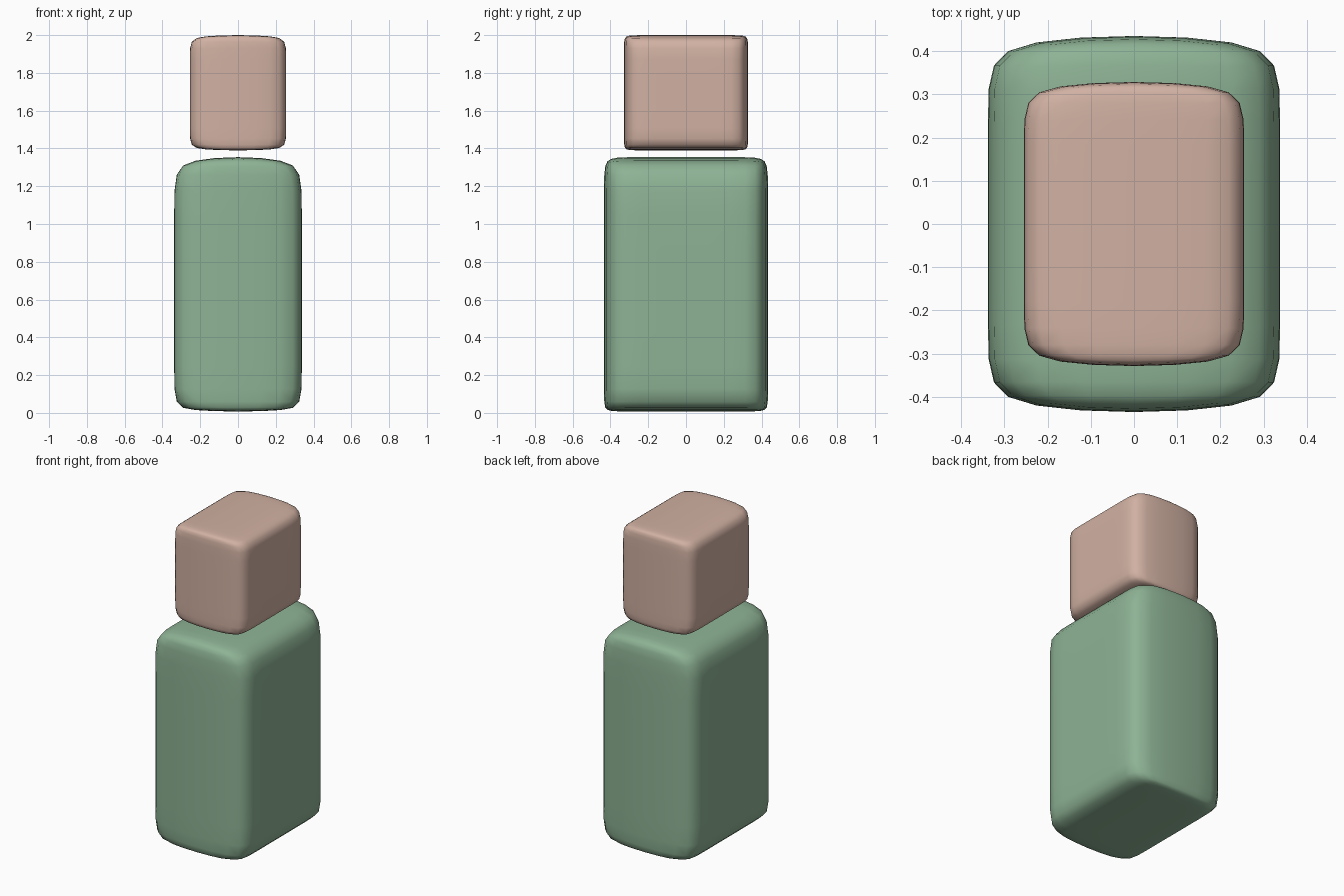
import bpy
import bmesh
from mathutils import Matrix, Vector

if "Cube" in bpy.data.objects:
    bpy.data.objects.remove(bpy.data.objects["Cube"])


def material(name, rgb):
    m = bpy.data.materials.new(name)
    m.diffuse_color = (*rgb, 1.0)
    m.use_nodes = True
    m.node_tree.nodes["Principled BSDF"].inputs["Base Color"].default_value = m.diffuse_color
    return m


def soft_block(name, x, y, y_loop, z0, z0_loop, z1_loop, z1, mat):
    """Box cage with holding loops across y and z, rounded by subdivision."""
    bm = bmesh.new()
    bmesh.ops.create_cube(bm, size=1, matrix=Matrix.Translation((0, 0, (z0 + z1) / 2))
                          @ Matrix.Diagonal((2 * x, 2 * y, z1 - z0, 1)))
    cuts = [((0, -y_loop, 0), (0, 1, 0)), ((0, y_loop, 0), (0, 1, 0)),
            ((0, 0, z0_loop), (0, 0, 1)), ((0, 0, z1_loop), (0, 0, 1))]
    for co, no in cuts:
        geom = bm.verts[:] + bm.edges[:] + bm.faces[:]
        bmesh.ops.bisect_plane(bm, geom=geom, plane_co=Vector(co), plane_no=Vector(no))
    for f in bm.faces:
        f.smooth = True
    me = bpy.data.meshes.new(name)
    bm.to_mesh(me)
    bm.free()
    me.materials.append(mat)
    ob = bpy.data.objects.new(name, me)
    bpy.context.collection.objects.link(ob)
    sub = ob.modifiers.new("Rounding", 'SUBSURF')
    sub.levels = sub.render_levels = 2
    return ob


green = material("soft green", (0.27, 0.45, 0.30))
pink = material("dusty pink", (0.64, 0.44, 0.365))

# Bottle body: tighter loop at the base, looser at the shoulder
soft_block("bottle_body", 0.338, 0.44, 0.32, 0.005, 0.065, 1.21, 1.36, green)
# Cap floating just above the shoulder
soft_block("bottle_cap", 0.255, 0.332, 0.25, 1.388, 1.43, 1.95, 2.002, pink)
